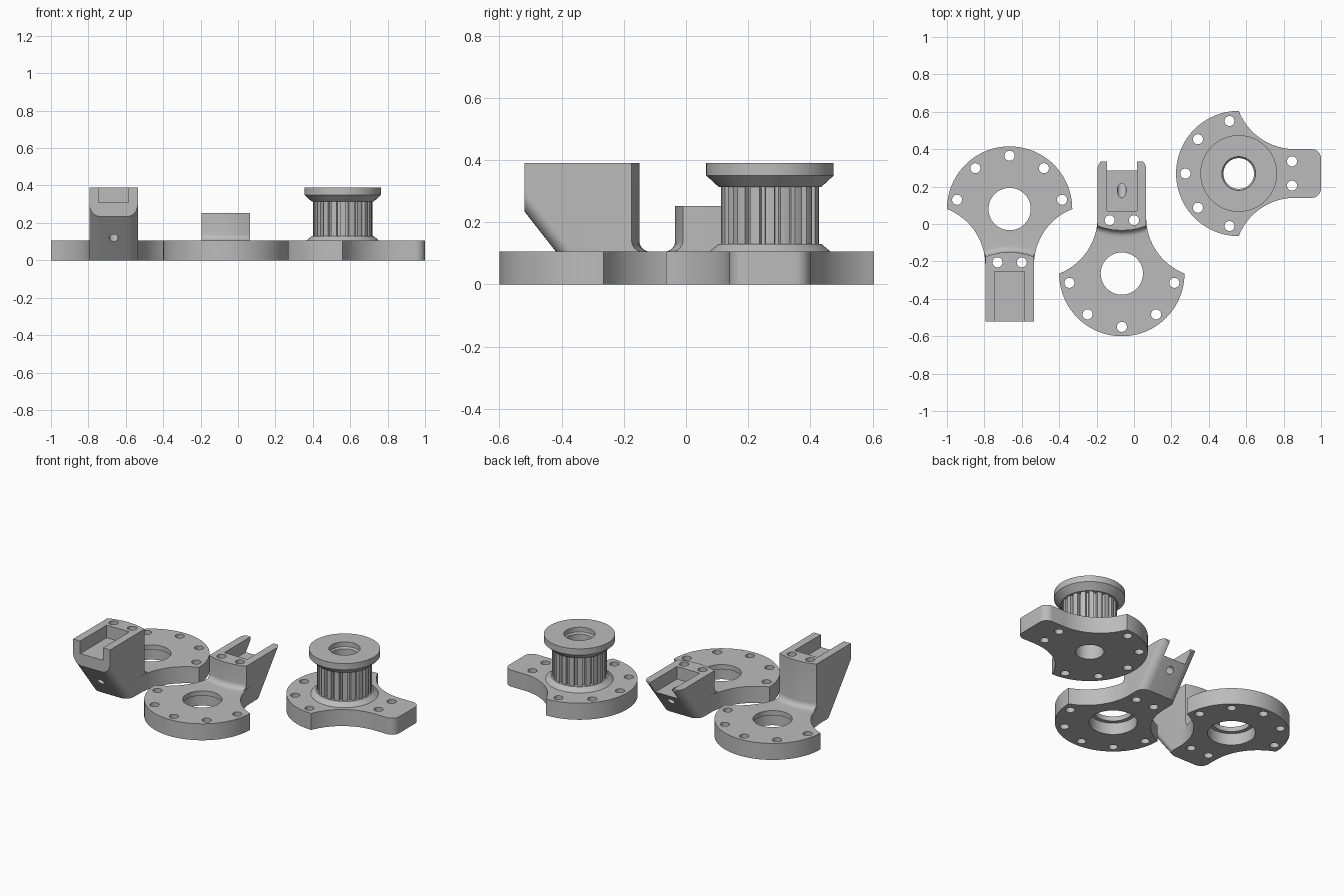
import bpy, bmesh
from math import sin, cos, pi, radians, sqrt, asin, atan2
from mathutils import Matrix, Vector

cube = bpy.data.objects.get("Cube")
if cube:
    bpy.data.objects.remove(cube, do_unlink=True)

grey = bpy.data.materials.new("matte_grey")
grey.use_nodes = True
grey.diffuse_color = (0.5, 0.5, 0.5, 1)
grey.node_tree.nodes["Principled BSDF"].inputs["Base Color"].default_value = (0.5, 0.5, 0.5, 1)

PLATE = 0.105        # plate thickness
DISC = 0.335         # plate radius
HALF = 0.13          # half width of the tab
SLOPE = 0.784        # outward run of the tower front per unit of height
BOLT = 0.285         # bolt circle radius
REACH = 0.6          # tower end, measured from the disc centre


def loft(name, rings):
    """Solid through a list of rings with equal point counts."""
    bm = bmesh.new()
    loops = [[bm.verts.new(p) for p in ring] for ring in rings]
    n = len(loops[0])
    for a, b in zip(loops, loops[1:]):
        for i in range(n):
            j = (i + 1) % n
            bm.faces.new((a[i], a[j], b[j], b[i]))
    bm.faces.new(loops[0][::-1])
    bm.faces.new(loops[-1])
    bmesh.ops.recalc_face_normals(bm, faces=bm.faces)
    mesh = bpy.data.meshes.new(name)
    bm.to_mesh(mesh)
    bm.free()
    mesh.materials.append(grey)
    obj = bpy.data.objects.new(name, mesh)
    bpy.context.collection.objects.link(obj)
    return obj


def prism(name, outline, z0, z1):
    return loft(name, [[(x, y, z) for x, y in outline] for z in (z0, z1)])


def lathe(name, profile, x=0, y=0, n=64):
    return loft(name, [[(x + r * cos(2 * pi * i / n), y + r * sin(2 * pi * i / n), z)
                        for i in range(n)] for r, z in profile])


def combine(obj, other, operation):
    """Boolean the other solid into obj and discard it."""
    other.hide_render = True
    mod = obj.modifiers.new("combine", 'BOOLEAN')
    mod.operation, mod.object, mod.solver = operation, other, 'EXACT'
    bpy.context.view_layer.objects.active = obj
    bpy.ops.object.modifier_apply(modifier=mod.name)
    bpy.data.objects.remove(other, do_unlink=True)


def cut(obj, other):
    combine(obj, other, 'DIFFERENCE')


def arc(cx, cy, r, a0, a1, n):
    return [(cx + r * cos(a0 + (a1 - a0) * i / n), cy + r * sin(a0 + (a1 - a0) * i / n))
            for i in range(n + 1)]


def tab_end(end, r):
    """Right half of the rounded tab end, running towards the middle."""
    return arc(HALF - r, end - r, r, 0, pi / 2, 8)


def plate(name, end, r):
    """Half disc that sweeps through hollow curves into a tab along +y."""
    big, cy = 0.322, 0.3
    cx = HALF + big
    start = atan2(-cy, DISC - cx)
    right = arc(cx, cy, big, start + 2 * pi, pi, 16) + tab_end(end, r)
    left = [(-x, y) for x, y in reversed(right)]
    rim = arc(0, 0, DISC, pi, 2 * pi, 48)[1:-1]
    return prism(name, right + left + rim, 0, PLATE)


def drill_bolts(obj):
    spots = [(BOLT * sin(radians(a)), -BOLT * cos(radians(a))) for a in (-80, -40, 0, 40, 80)]
    spots += [(-0.065, BOLT), (0.065, BOLT)]
    for x, y in spots:
        cut(obj, lathe("bolt_cutter", [(0.027, -0.1), (0.027, 0.5)], x, y, 24))


def tower(height):
    """Block on the tab: bowed rear wall with a foot fillet, leaning front."""
    fillet = 0.035
    levels = [(0, fillet)]
    for i in range(7):
        t = i / 6 * pi / 2
        levels.append((PLATE + fillet * (1 - cos(t)), fillet * (1 - sin(t))))
    levels.append((height, 0))
    front = tab_end(0.416, 0.055)
    front += [(-x, y) for x, y in reversed(front)]
    rear = [(HALF * s, 0.23 + 0.025 * s * s) for s in (-1, -0.75, -0.4, 0, 0.4, 0.75, 1)]
    rings = [[(x, y + SLOPE * z, z) for x, y in front] + [(x, y - off, z) for x, y in rear]
             for z, off in levels]
    return loft("tower", rings)


def finish(obj, x, y, turn):
    obj.data.transform(Matrix.Translation((x, y, 0)) @ Matrix.Rotation(radians(turn), 4, 'Z'))
    bpy.ops.object.select_all(action='DESELECT')
    obj.select_set(True)
    bpy.context.view_layer.objects.active = obj
    bpy.ops.object.shade_smooth_by_angle(angle=radians(25))


def box(name, x, y0, y1, z0, z1):
    return prism(name, [(-x, y0), (x, y0), (x, y1), (-x, y1)], z0, z1)


def clamp_bracket(name, height, x, y, turn):
    obj = plate(name, 0.34, 0.02)
    combine(obj, tower(height), 'UNION')
    # flat end of the tower and the open pocket in its top
    cut(obj, box("end_cutter", 0.5, REACH, 1.2, -0.1, 0.6))
    cut(obj, box("pocket_cutter", 0.08, 0.335, 1, height - 0.08, 0.6))
    # bearing seat below a narrower lip
    cut(obj, lathe("bore_cutter", [(0.138, -0.1), (0.138, 0.075), (0.113, 0.075), (0.113, 0.2)]))
    drill_bolts(obj)
    # screw hole square to the leaning front
    hole = lathe("screw_cutter", [(0.024, -0.1), (0.024, 0.17)], n=24)
    inward = Vector((0, -1, SLOPE)).normalized()
    spin = Vector((0, 0, 1)).rotation_difference(inward).to_matrix().to_4x4()
    hole.data.transform(Matrix.Translation((0, 0.416 + SLOPE * 0.12, 0.12)) @ spin)
    cut(obj, hole)
    finish(obj, x, y, turn)


def pulley_plate(name, x, y, turn):
    obj = plate(name, 0.44, 0.05)
    # toothed drum
    teeth, outer, inner = 20, 0.157, 0.137
    outline = []
    for i in range(teeth):
        for f, r in ((-0.3, outer), (0, outer + 0.001), (0.3, outer), (0.37, inner), (0.63, inner)):
            a = 2 * pi * (i + f) / teeth
            outline.append((r * cos(a), r * sin(a)))
    combine(obj, prism("drum", outline, 0.05, 0.35), 'UNION')
    # lower and upper belt flanges
    combine(obj, lathe("lower_flange", [(0.195, 0.06), (0.195, PLATE), (0.165, 0.13)]), 'UNION')
    combine(obj, lathe("upper_flange", [(0.165, 0.313), (0.205, 0.35), (0.205, 0.39)]), 'UNION')
    # shaft bore with a wider mouth
    cut(obj, lathe("bore_cutter", [(0.082, -0.1), (0.082, 0.35), (0.09, 0.36), (0.09, 0.5)]))
    drill_bolts(obj)
    finish(obj, x, y, turn)


clamp_bracket("tall_clamp_bracket", 0.39, -0.665, 0.08, 180)
clamp_bracket("low_clamp_bracket", 0.252, -0.065, -0.265, 0)
pulley_plate("pulley_plate", 0.56, 0.27, -90)
